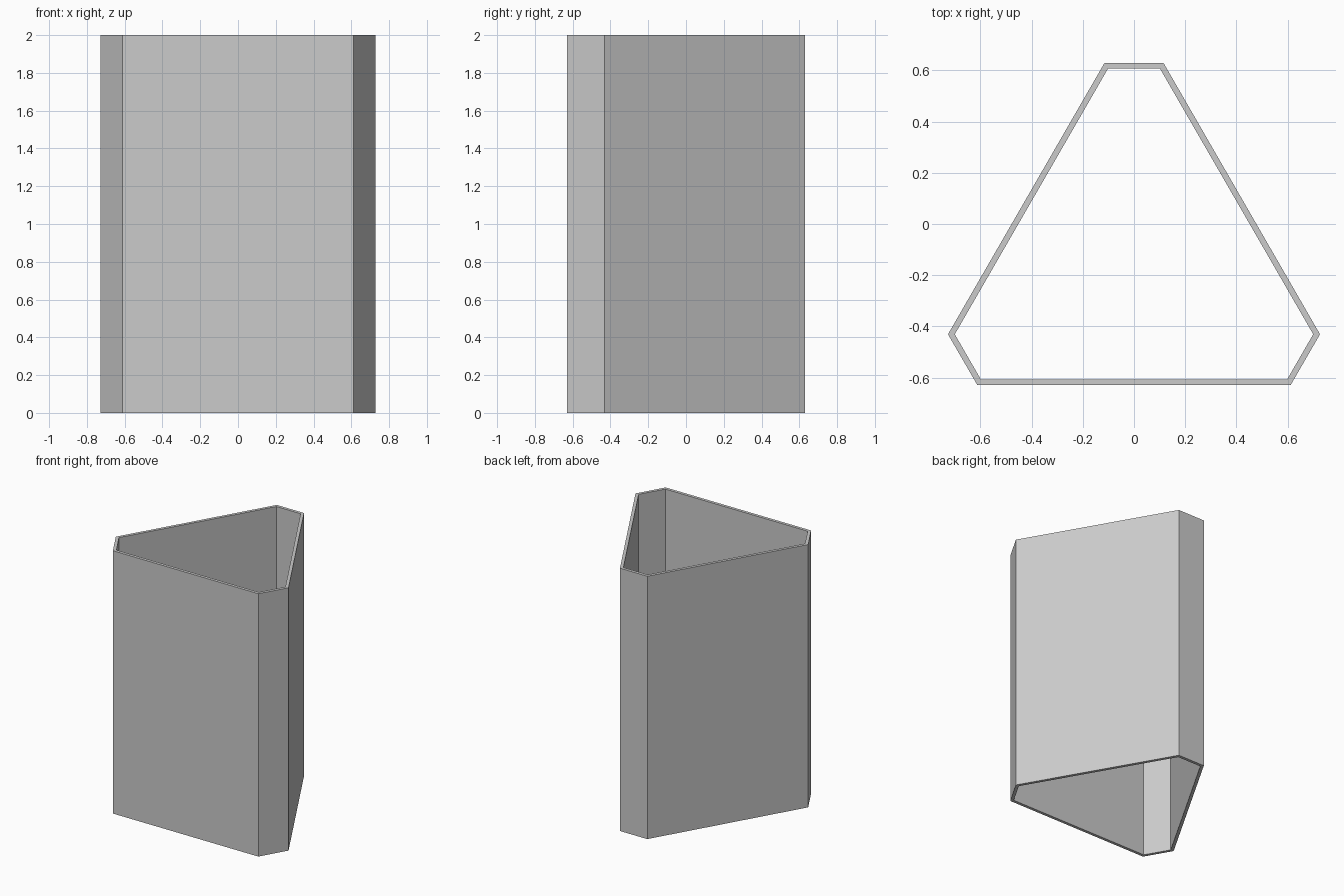
import bpy
import bmesh

cube = bpy.data.objects.get("Cube")
if cube:
    bpy.data.objects.remove(cube, do_unlink=True)

HEIGHT = 2.0
WALL = 0.023

# Plain grey material
grey = bpy.data.materials.new("plain_grey")
grey.use_nodes = True
colour = (0.6, 0.6, 0.6, 1.0)
grey.diffuse_color = colour
grey.node_tree.nodes["Principled BSDF"].inputs["Base Color"].default_value = colour

# Triangle outline with cut corners: right half, mirrored to the left
half = [(0.612, -0.63), (0.727, -0.431), (0.115, 0.63)]
outline = half + [(-x, y) for x, y in reversed(half)]

# Outer wall faces, open at the top and bottom
bm = bmesh.new()
bottom = [bm.verts.new((x, y, 0)) for x, y in outline]
top = [bm.verts.new((x, y, HEIGHT)) for x, y in outline]
for i in range(len(outline)):
    j = (i + 1) % len(outline)
    bm.faces.new((bottom[i], bottom[j], top[j], top[i]))
mesh = bpy.data.meshes.new("tube_wall")
bm.to_mesh(mesh)
bm.free()
mesh.materials.append(grey)

tube = bpy.data.objects.new("tube_wall", mesh)
bpy.context.collection.objects.link(tube)

# Thicken the wall inwards, with flat rims at both ends
solid = tube.modifiers.new("wall_thickness", "SOLIDIFY")
solid.thickness = WALL
solid.offset = -1
solid.use_even_offset = True
solid.use_rim = True
